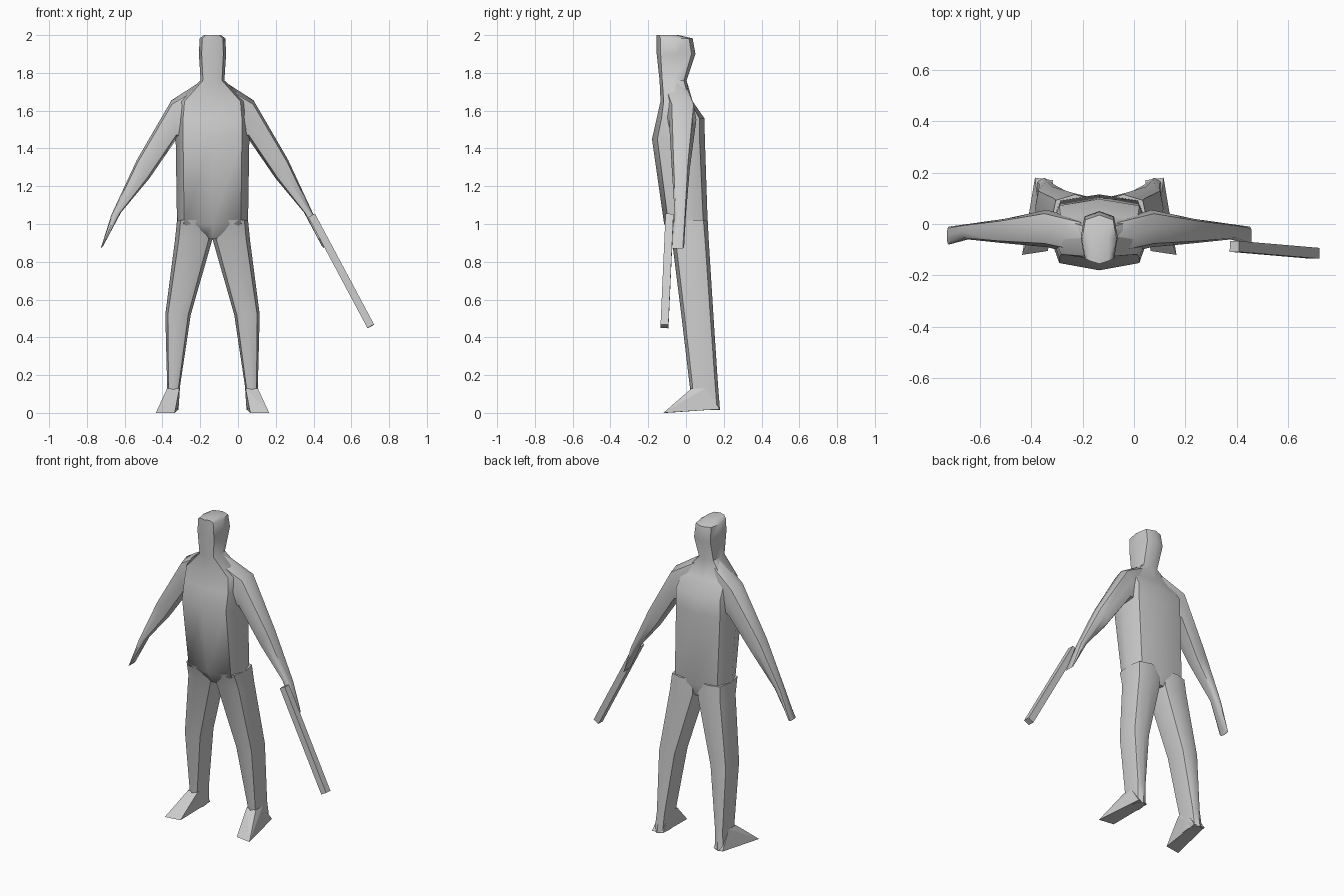
import bpy, bmesh, math
from mathutils import Vector

if "Cube" in bpy.data.objects:
    bpy.data.objects.remove(bpy.data.objects["Cube"])

CX = -0.135  # the figure's own symmetry plane


def finish(name, bm, smooth=True):
    bmesh.ops.recalc_face_normals(bm, faces=bm.faces[:])
    me = bpy.data.meshes.new(name)
    bm.to_mesh(me)
    bm.free()
    ob = bpy.data.objects.new(name, me)
    bpy.context.collection.objects.link(ob)
    if smooth:
        bpy.ops.object.select_all(action='DESELECT')
        ob.select_set(True)
        bpy.context.view_layer.objects.active = ob
        bpy.ops.object.shade_smooth_by_angle(angle=math.radians(50))
    return ob


def loft(name, rings, sides, side=1):
    """Each ring: two edge points (offset, z) in the front view, then y range."""
    bm = bmesh.new()
    loops = []
    for ax, az, bx, bz, y0, y1 in rings:
        loop = []
        for i in range(sides):
            t = 2 * math.pi * i / sides
            c, s = [math.copysign(abs(v) ** 0.65, v) if abs(v) > 1e-6 else 0
                    for v in (math.cos(t), math.sin(t))]
            x = (ax + bx) / 2 + c * (ax - bx) / 2
            z = (az + bz) / 2 + c * (az - bz) / 2
            y = (y0 + y1) / 2 + s * (y1 - y0) / 2
            loop.append(bm.verts.new((CX + side * x, y, z)))
        loops.append(loop)
    for p, q in zip(loops, loops[1:]):
        for i in range(sides):
            j = (i + 1) % sides
            bm.faces.new((p[i], p[j], q[j], q[i]))
    bm.faces.new(loops[0])
    bm.faces.new(loops[-1])
    return finish(name, bm)


def level(z, hw, y0, y1):
    return (hw, z, -hw, z, y0, y1)


# torso, neck and head in one loft
loft("body", [
    level(0.92, 0.06, -0.06, 0.09),
    level(1.00, 0.188, -0.116, 0.115),
    level(1.45, 0.195, -0.18, 0.10),
    level(1.56, 0.195, -0.155, 0.097),
    level(1.65, 0.185, -0.135, 0.035),
    level(1.76, 0.063, -0.14, 0.003),
    level(1.90, 0.072, -0.155, 0.05),
    level(1.983, 0.068, -0.155, 0.035),
    level(2.00, 0.045, -0.155, -0.04)], 8)

for side, tag in ((-1, "right"), (1, "left")):
    # arm tapering to a thin flat hand
    loft(tag + "_arm", [
        (0.07, 1.75, 0.08, 1.45, -0.12, 0.02),
        (0.217, 1.655, 0.19, 1.45, -0.09, 0.055),
        (0.40, 1.34, 0.335, 1.24, -0.075, 0.02),
        (0.535, 1.05, 0.485, 1.06, -0.06, 0.0),
        (0.592, 0.87, 0.578, 0.885, -0.08, -0.01)], 8, side)
    # leg
    loft(tag + "_leg", [
        (0.188, 1.02, 0.0, 1.02, -0.11, 0.115),
        (0.198, 0.92, 0.0, 0.92, -0.075, 0.12),
        (0.25, 0.52, 0.115, 0.52, -0.025, 0.145),
        (0.24, 0.14, 0.172, 0.14, 0.02, 0.17),
        (0.25, 0.015, 0.18, 0.015, 0.03, 0.18)], 8, side)
    # wedge foot turned slightly outwards
    bm = bmesh.new()
    for x, y, z in [(0.30, -0.12, 0), (0.20, -0.105, 0), (0.24, 0.03, 0.13),
                    (0.175, 0.03, 0.13), (0.25, 0.18, 0.02), (0.18, 0.17, 0.02),
                    (0.24, 0.10, 0.13), (0.18, 0.10, 0.13)]:
        bm.verts.new((CX + side * x, y, z))
    bmesh.ops.convex_hull(bm, input=bm.verts[:])
    finish(tag + "_foot", bm, False)

# square stick in the hand
top, tip = Vector((0.39, -0.088, 1.045)), Vector((0.703, -0.113, 0.458))
bpy.ops.mesh.primitive_cube_add(size=1)
stick = bpy.context.object
stick.name = "stick"
stick.location = (top + tip) / 2
d = tip - top
stick.rotation_euler = (0.04, math.atan2(d.x, d.z), 0)
stick.scale = (0.04, 0.042, d.length)
